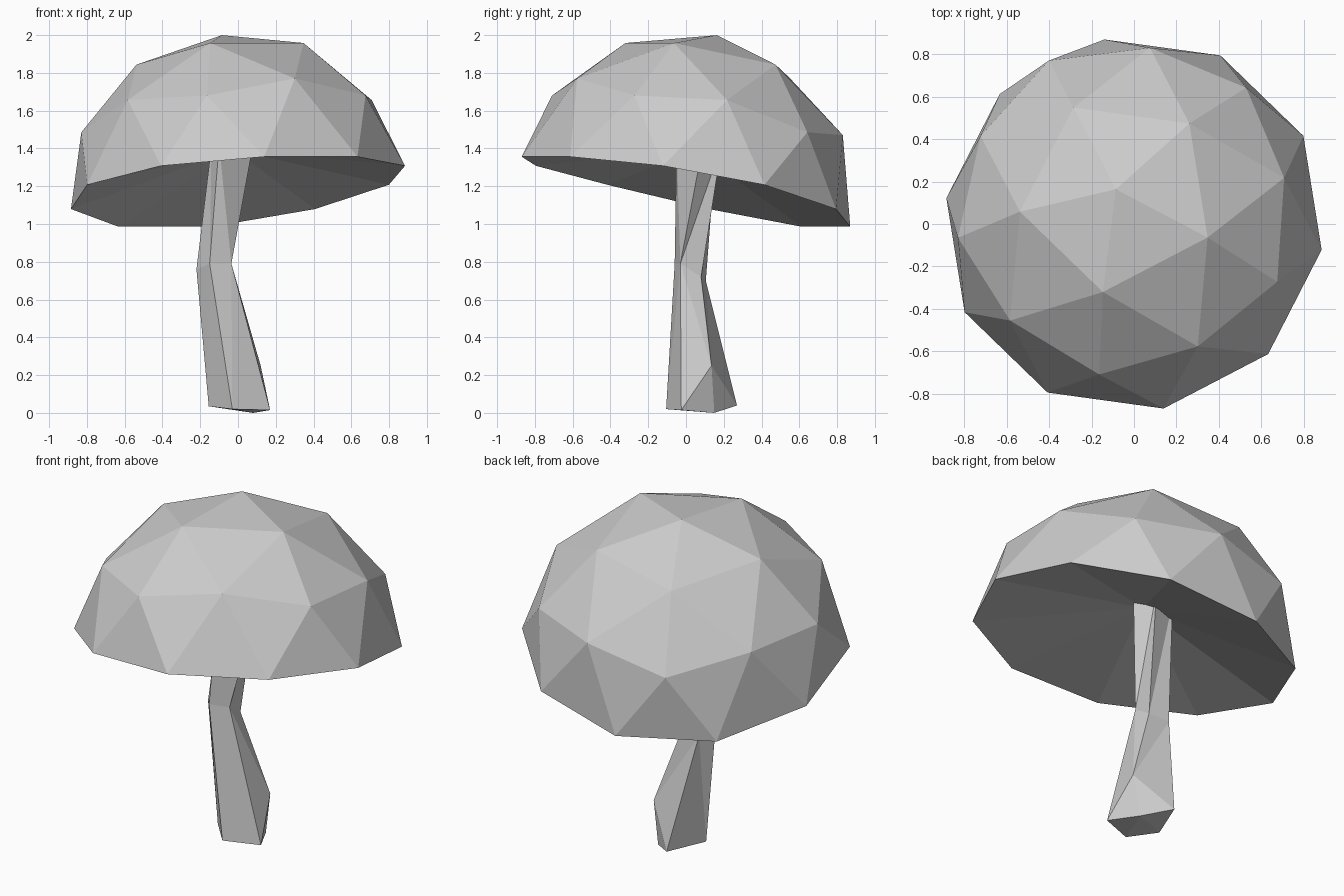
import bpy
import bmesh
from math import radians, cos, sin
from mathutils import Matrix, Vector

old = bpy.data.objects.get("Cube")
if old:
    bpy.data.objects.remove(old, do_unlink=True)

grey = bpy.data.materials.new("plain grey")
grey.use_nodes = True
tint = (0.6, 0.6, 0.6, 1)
grey.diffuse_color = tint
grey.node_tree.nodes["Principled BSDF"].inputs["Base Color"].default_value = tint


def finish(name, bm):
    bmesh.ops.recalc_face_normals(bm, faces=bm.faces)
    mesh = bpy.data.meshes.new(name)
    bm.to_mesh(mesh)
    bm.free()
    mesh.materials.append(grey)
    obj = bpy.data.objects.new(name, mesh)
    bpy.context.collection.objects.link(obj)
    return obj


# Cap: upper half of a faceted ball, hollowed below and tilted
bm = bmesh.new()
bmesh.ops.create_icosphere(bm, subdivisions=2, radius=1)
bmesh.ops.delete(bm, geom=[v for v in bm.verts if v.co.z < -0.01], context="VERTS")
rim_edges = [e for e in bm.edges if e.is_boundary]
rim = {v for e in rim_edges for v in e.verts}
hollow = bm.verts.new((0, 0, 0.27))
for e in rim_edges:
    bm.faces.new((e.verts[0], e.verts[1], hollow))

tilt_axis = Vector((cos(radians(27.5)), sin(radians(27.5)), 0))
shape = Matrix.Diagonal((0.9, 0.9, 0.853, 1))
spin = Matrix.Rotation(radians(-26.5), 4, "Z")
tilt = Matrix.Rotation(radians(-12.5), 4, tilt_axis)
bm.transform(Matrix.Translation((0, 0, 1.167)) @ tilt @ spin @ shape)
# The rim lifts a little on the two sides along the tilt axis
for v in rim:
    v.co.z += 0.05 * v.co.dot(tilt_axis) ** 2
finish("mushroom_cap", bm)

# Stem: crooked five-sided column from three rings
rings = [
    [(-.155, .03, .035), (-.03, -.105, .02), (.17, -.025, .015), (.08, .15, 0), (-.06, .27, .04)],
    [(-.22, .03, .76), (-.15, -.06, .79), (-.035, -.03, .79), (-.04, .08, .72), (-.16, .105, .7)],
    [(-.14, .05, 1.42), (-.1, -.05, 1.42), (.08, .09, 1.42), (0, .19, 1.42), (-.14, .16, 1.42)],
]
bm = bmesh.new()
loops = [[bm.verts.new(p) for p in ring] for ring in rings]
for low, high in zip(loops, loops[1:]):
    for i in range(len(low)):
        j = (i + 1) % len(low)
        bm.faces.new((low[i], low[j], high[j], high[i]))
bm.faces.new(reversed(loops[0]))
bm.faces.new(loops[-1])

# Heel bulge on the back of the foot
foot = loops[0]
spine = bm.edges.get((foot[3], loops[1][3]))
_, heel = bmesh.utils.edge_split(spine, foot[3], 0.3)
heel.co = (0.12, 0.135, 0.25)
for neighbour in (foot[2], foot[4]):
    bmesh.ops.connect_verts(bm, verts=[heel, neighbour])
bmesh.ops.triangulate(bm, faces=bm.faces)
finish("mushroom_stem", bm)
